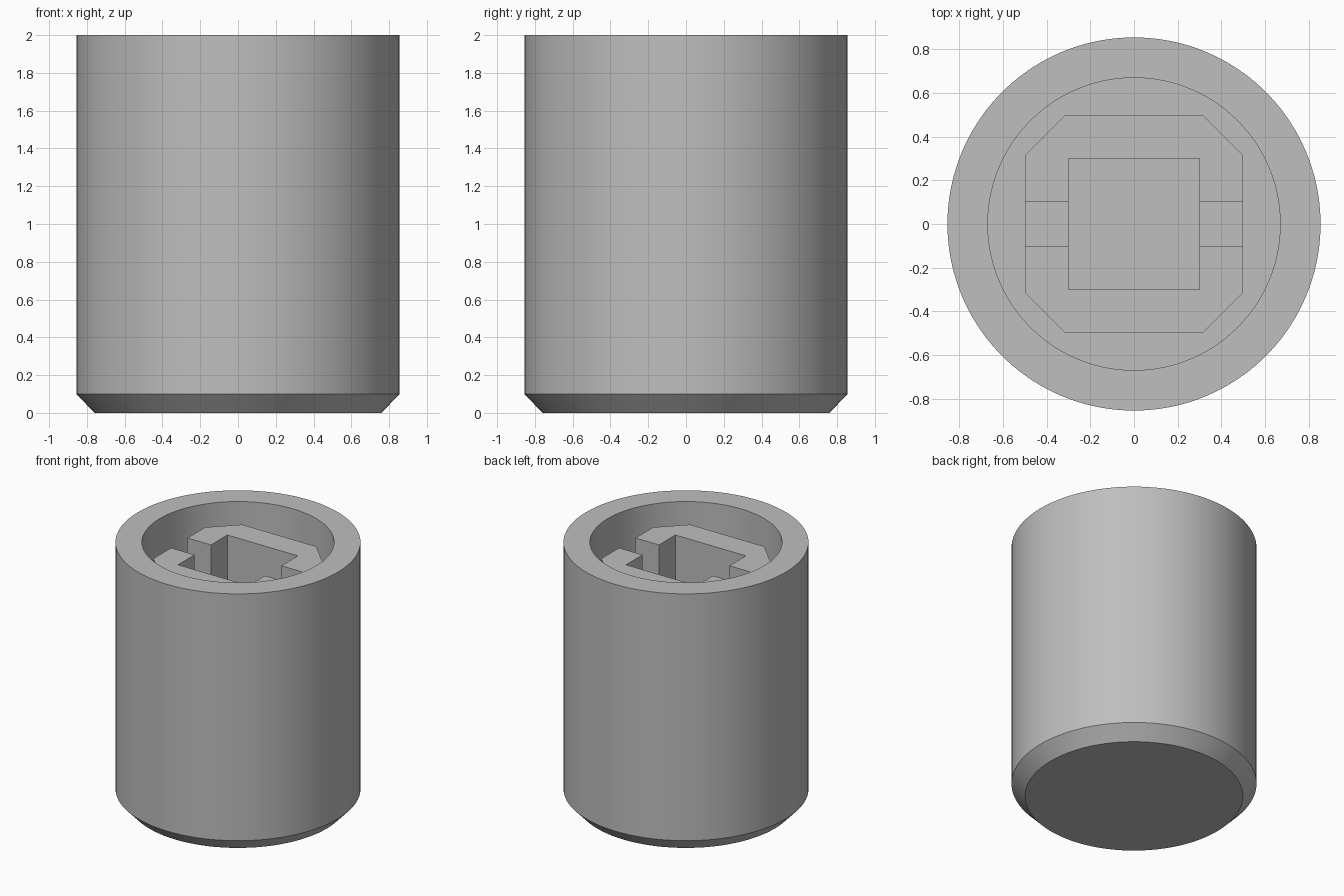
import bpy
import bmesh
import math

cube = bpy.data.objects.get("Cube")
if cube:
    bpy.data.objects.remove(cube, do_unlink=True)

TOP, KEY_TOP, FLOOR, BRIDGE_TOP = 2.0, 1.86, 1.0, 1.05

grey = bpy.data.materials.new("plain grey")
grey.use_nodes = True
colour = (0.52, 0.52, 0.52, 1)
grey.diffuse_color = colour
grey.node_tree.nodes["Principled BSDF"].inputs["Base Color"].default_value = colour


def finish(name, bm):
    bmesh.ops.remove_doubles(bm, verts=bm.verts, dist=1e-5)
    bmesh.ops.recalc_face_normals(bm, faces=bm.faces)
    mesh = bpy.data.meshes.new(name)
    bm.to_mesh(mesh)
    bm.free()
    mesh.materials.append(grey)
    obj = bpy.data.objects.new(name, mesh)
    bpy.context.collection.objects.link(obj)
    return obj


def prism(name, outline, bottom, top):
    bm = bmesh.new()
    face = bm.faces.new([bm.verts.new((x, y, bottom)) for x, y in outline])
    side = bmesh.ops.extrude_face_region(bm, geom=[face], use_keep_orig=True)
    moved = [v for v in side["geom"] if isinstance(v, bmesh.types.BMVert)]
    bmesh.ops.translate(bm, verts=moved, vec=(0, 0, top - bottom))
    return finish(name, bm)


# Chamfered cup: a closed profile turned about the z axis
profile = [(0, 0), (0.76, 0), (0.855, 0.1), (0.855, TOP),
           (0.67, TOP), (0.67, FLOOR), (0, FLOOR)]
bm = bmesh.new()
points = [bm.verts.new((r, 0, z)) for r, z in profile]
edges = [bm.edges.new(pair) for pair in zip(points, points[1:])]
bmesh.ops.spin(bm, geom=points + edges, cent=(0, 0, 0), axis=(0, 0, 1),
               angle=math.tau, steps=96, use_duplicate=False)
cup = finish("cup", bm)
bpy.context.view_layer.objects.active = cup
cup.select_set(True)
bpy.ops.object.shade_smooth_by_angle(angle=math.radians(30))

# Eight-sided socket with a square well, split into two halves by the slots
half = [(0.5, 0.1), (0.5, 0.315), (0.315, 0.5), (0.3, 0.5)]
inner = [(0.3, 0.3), (0.3, 0.1)]
outline = (half + [(-x, y) for x, y in reversed(half)]
           + [(-x, y) for x, y in reversed(inner)] + inner)
for name, s in (("back_socket_half", 1), ("front_socket_half", -1)):
    prism(name, [(x * s, y * s) for x, y in outline], FLOOR, KEY_TOP)

# Raised floors of the two side slots
for name, s in (("left_slot_floor", 1), ("right_slot_floor", -1)):
    corners = [(0.3, -0.1), (0.5, -0.1), (0.5, 0.1), (0.3, 0.1)]
    prism(name, [(x * s, y * s) for x, y in corners], FLOOR, BRIDGE_TOP)
